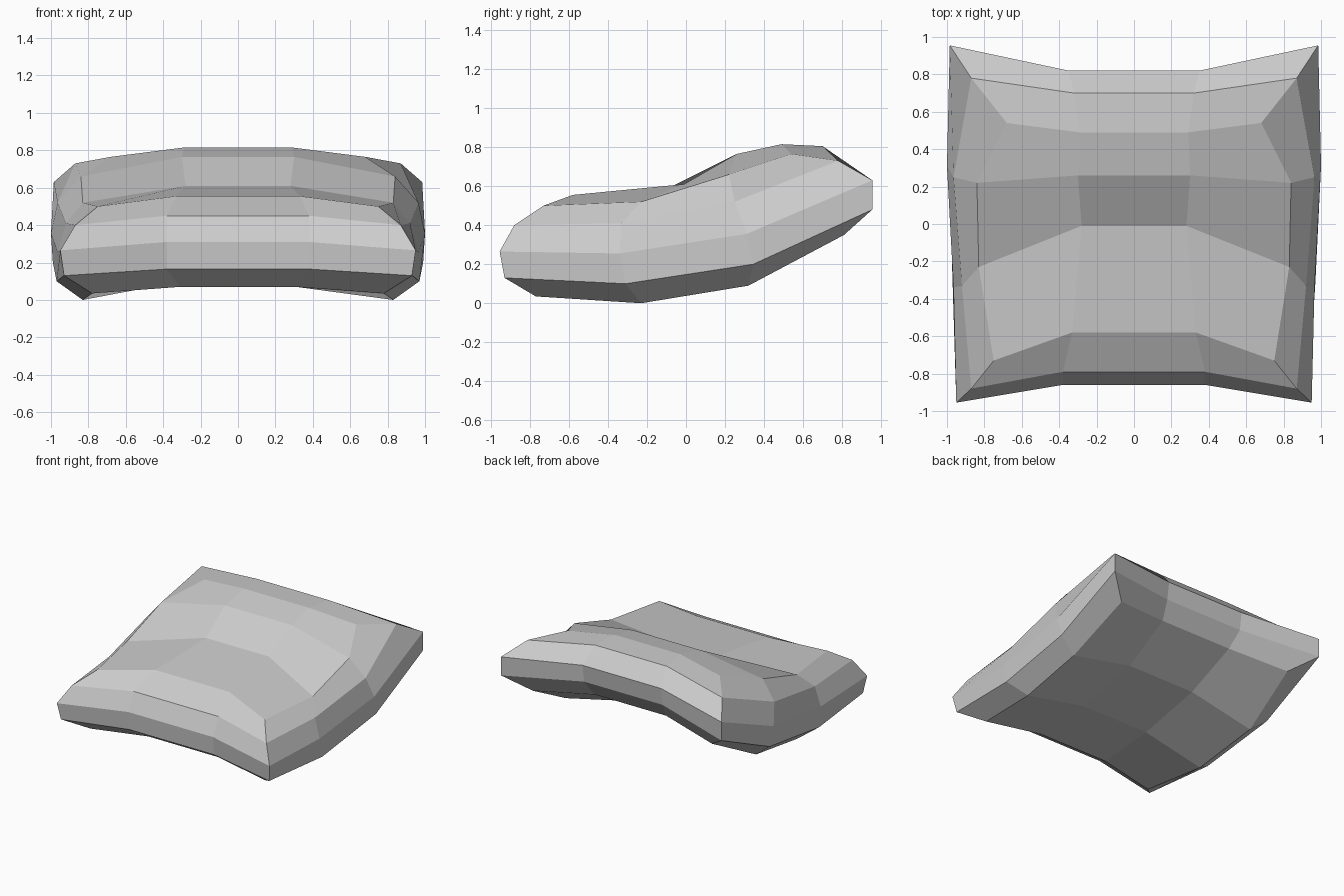
import bpy
import bmesh

default_cube = bpy.data.objects.get("Cube")
if default_cube:
    bpy.data.objects.remove(default_cube, do_unlink=True)


def make_material(name, colour):
    material = bpy.data.materials.new(name)
    material.use_nodes = True
    material.diffuse_color = colour
    shader = next(n for n in material.node_tree.nodes if n.type == "BSDF_PRINCIPLED")
    shader.inputs["Base Color"].default_value = colour
    return material


def add_ring(bm, half):
    """Closed loop from six half points: front middle, front corner,
    front side, back side, back corner, back middle."""
    points = half + [(-x, y, z) for x, y, z in reversed(half)]
    return [bm.verts.new(p) for p in points]


def bridge(bm, lower, upper):
    """Band of quads between two matching rings."""
    count = len(lower)
    for i in range(count):
        j = (i + 1) % count
        bm.faces.new((lower[i], lower[j], upper[j], upper[i]))


def fill_cap(bm, ring, middle):
    """Three by three quilted panel inside a ring, with two inner rows."""
    inner = [[bm.verts.new((side * x, y, z)) for side in (-1, 1)] for x, y, z in middle]
    mirrored = ring[::-1]
    rows = [
        [mirrored[1], mirrored[0], ring[0], ring[1]],
        [mirrored[2], *inner[0], ring[2]],
        [mirrored[3], *inner[1], ring[3]],
        [mirrored[4], mirrored[5], ring[5], ring[4]],
    ]
    for near, far in zip(rows, rows[1:]):
        for i in range(len(near) - 1):
            bm.faces.new((near[i], near[i + 1], far[i + 1], far[i]))


# Half outlines of the cushion, from the underside up to the top panel
underside = [(.31, -.70, .07), (.78, -.77, .035), (.83, -.23, 0),
             (.85, .32, .09), (.80, .81, .35), (.32, .71, .41)]
lower_edge = [(.38, -.85, .165), (.93, -.93, .13), (.97, -.31, .10),
              (.99, .345, .20), (.985, .955, .48), (.35, .80, .54)]
upper_edge = [(.38, -.86, .31), (.95, -.955, .265), (.965, -.34, .255),
              (1, .31, .355), (.985, .955, .63), (.35, .82, .68)]
shoulder = [(.38, -.79, .45), (.87, -.88, .40), (.92, -.33, .41),
            (.965, .25, .52), (.87, .78, .73), (.32, .70, .805)]
top_panel = [(.33, -.58, .555), (.75, -.73, .50), (.83, -.23, .52),
             (.84, .22, .66), (.68, .54, .765), (.29, .49, .815)]

# Cushion body
bm = bmesh.new()
rings = [add_ring(bm, half) for half in
         (underside, lower_edge, upper_edge, shoulder, top_panel)]
for lower, upper in zip(rings, rings[1:]):
    bridge(bm, lower, upper)
fill_cap(bm, rings[0], [(.3, -.22, .10), (.3, .31, .21)])
fill_cap(bm, rings[-1], [(.28, -.01, .61), (.3, .26, .765)])
bmesh.ops.recalc_face_normals(bm, faces=bm.faces)

mesh = bpy.data.meshes.new("cushion")
bm.to_mesh(mesh)
bm.free()
mesh.materials.append(make_material("light grey fabric", (.6, .6, .6, 1)))
cushion = bpy.data.objects.new("cushion", mesh)
bpy.context.collection.objects.link(cushion)
